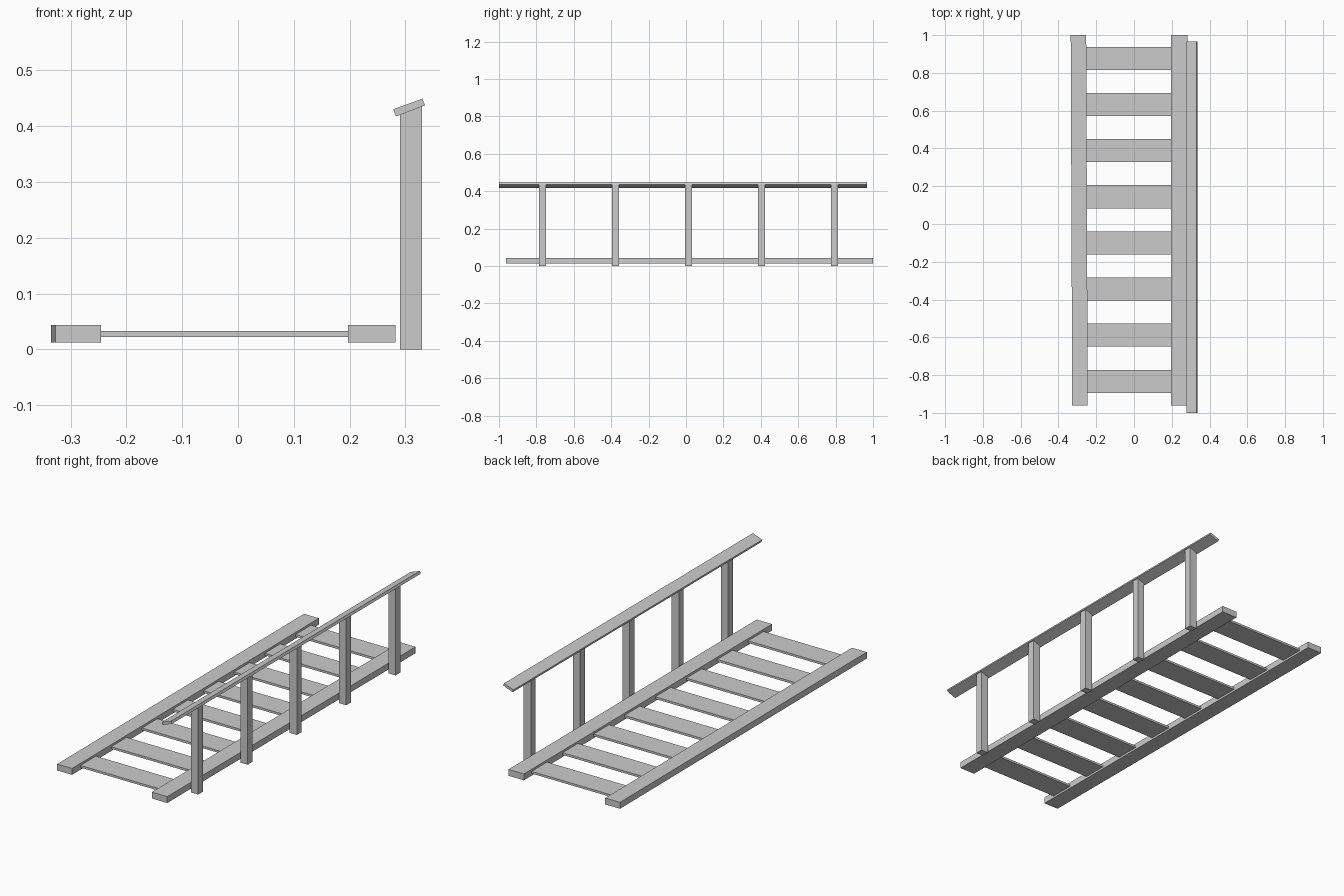
import bpy

if "Cube" in bpy.data.objects:
    bpy.data.objects.remove(bpy.data.objects["Cube"])

def prism(name, profile, y0, y1, shift=0.0):
    """Extrude an x-z profile along y; shift offsets x at the far end."""
    n = len(profile)
    verts = [(x, y0, z) for x, z in profile] + [(x + shift, y1, z) for x, z in profile]
    faces = [tuple(range(n)), tuple(reversed(range(n, 2 * n)))]
    faces += [(i, i + n, (i + 1) % n + n, (i + 1) % n) for i in range(n)]
    mesh = bpy.data.meshes.new(name)
    mesh.from_pydata(verts, [], faces)
    obj = bpy.data.objects.new(name, mesh)
    bpy.context.collection.objects.link(obj)
    return obj

def rect(x0, x1, z0, z1):
    return [(x0, z0), (x1, z0), (x1, z1), (x0, z1)]

# Side rails (the left one is slightly skewed)
prism("left_rail", rect(-0.327, -0.245, 0.012, 0.044), -0.962, 1.0, -0.008)
prism("right_rail", rect(0.197, 0.282, 0.012, 0.044), -0.962, 1.0)

# Thin slats between the rails
for i in range(8):
    y = -0.833 + i * 0.2443
    prism(f"slat_{i + 1}", rect(-0.257, 0.2, 0.022, 0.033), y - 0.061, y + 0.061)

# Upright posts with tops cut to the handrail slope
for i in range(5):
    y = -0.767 + i * 0.39
    prism(f"post_{i + 1}", [(0.29, 0), (0.33, 0), (0.33, 0.436), (0.29, 0.421)],
          y - 0.019, y + 0.019)

# Tilted handrail
prism("handrail", [(0.283, 0.417), (0.335, 0.437), (0.330, 0.449), (0.278, 0.430)], -1.0, 0.967)
